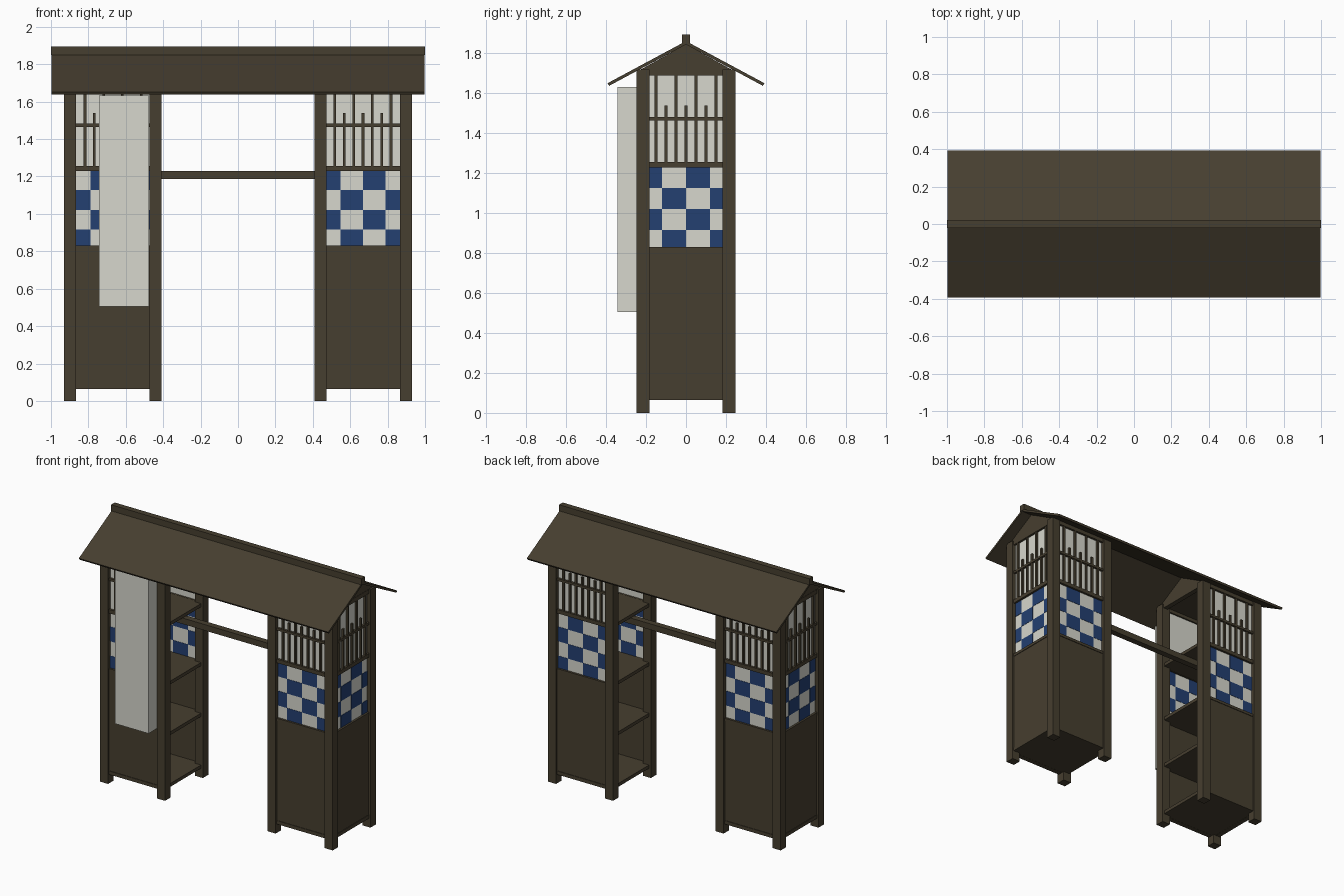
import bpy, bmesh

if "Cube" in bpy.data.objects:
    bpy.data.objects.remove(bpy.data.objects["Cube"])

def material(name, rgb):
    m = bpy.data.materials.new(name)
    m.diffuse_color = (*rgb, 1)
    m.use_nodes = True
    m.node_tree.nodes["Principled BSDF"].inputs["Base Color"].default_value = m.diffuse_color
    return m

WOOD = material("dark_wood", (0.062, 0.049, 0.029))
WHITE = material("paper_white", (0.68, 0.68, 0.61))
BLUE = material("indigo_blue", (0.017, 0.050, 0.165))

def finish(name, bm, mat):
    bmesh.ops.recalc_face_normals(bm, faces=bm.faces)
    me = bpy.data.meshes.new(name)
    bm.to_mesh(me)
    bm.free()
    me.materials.append(mat)
    ob = bpy.data.objects.new(name, me)
    bpy.context.scene.collection.objects.link(ob)
    return ob

def boxes(name, items, mat, mirror=(False, False)):
    """One object from boxes (x0, x1, y0, y1, z0, z1), optionally mirrored."""
    bm = bmesh.new()
    for x0, x1, y0, y1, z0, z1 in items:
        for v in bmesh.ops.create_cube(bm, size=1)["verts"]:
            v.co = ((x0 + x1) / 2 + v.co.x * (x1 - x0),
                    (y0 + y1) / 2 + v.co.y * (y1 - y0),
                    (z0 + z1) / 2 + v.co.z * (z1 - z0))
    return add_mirror(finish(name, bm, mat), mirror)

def prism(name, profile, x0, x1, mat, mirror=(False, False)):
    """Extrude a (y, z) profile along x."""
    bm = bmesh.new()
    f = bm.faces.new([bm.verts.new((x0, y, z)) for y, z in profile])
    ext = bmesh.ops.extrude_face_region(bm, geom=[f])["geom"]
    for v in ext:
        if isinstance(v, bmesh.types.BMVert):
            v.co.x = x1
    return add_mirror(finish(name, bm, mat), mirror)

def add_mirror(ob, mirror):
    if any(mirror):
        m = ob.modifiers.new("Mirror", "MIRROR")
        m.use_axis = (mirror[0], mirror[1], False)
        m.use_mirror_merge = False
    return ob

CX, HALF = 0.668, 0.198          # cabinet centre and half opening width in x
XI, XO, YO = 0.41, 0.93, 0.247   # inner, outer and front limits of the posts
XY, X = (True, True), (True, False)

# posts
boxes("corner_posts", [(XI, XI + .064, -YO, -.184, 0, 1.72),
                       (XO - .064, XO, -YO, -.184, 0, 1.72)], WOOD, XY)

# Walls: 'front' is laid out along x, 'side' along y on the outer face.
def front(u0, u1, d0, d1, z0, z1):
    return (CX + u0, CX + u1, -YO + d0, -YO + d1, z0, z1)

def side(u0, u1, d0, d1, z0, z1):
    return (XO - d1, XO - d0, u0, u1, z0, z1)

RAILS = [(.065, .09), (.81, .83), (1.23, 1.257), (1.69, 1.72)]
COLS = [-.12, 0, .12]
ROWS = [1.23, 1.127, 1.022, .917, .83]
for name, place, h, mir in (("front", front, HALF, XY), ("side", side, .186, X)):
    # frame rails and lower wood panel
    boxes(name + "_rails", [place(-h, h, .01, .045, a, b) for a, b in RAILS], WOOD, mir)
    boxes(name + "_lower_panel", [place(-h, h, .014, .035, .09, .81)], WOOD, mir)
    # white backing
    boxes(name + "_white_panel", [place(-h, h, .026, .034, .83, 1.70)], WHITE, mir)
    # alternating blue checks, visible on both faces
    cols = [-h] + COLS + [h]
    checks = [place(cols[c], cols[c + 1], .024, .033 + .003, ROWS[r + 1], ROWS[r])
              for r in range(4) for c in range(4) if (r + c) % 2 == 0]
    boxes(name + "_blue_checks", checks, BLUE, mir)
    # lattice: alternating tall and short bars plus a cross bar
    bars = [place(i * .05 - .007, i * .05 + .007, .012, .026, 1.25,
                  1.70 if i % 2 else 1.54) for i in range(-3, 4)]
    bars.append(place(-h, h, .01, .026, 1.465, 1.482))
    boxes(name + "_lattice", bars, WOOD, mir)

# shelves in the open inner side, and the rail over the opening
boxes("shelves", [(XI + .015, XO - .03, -.22, .22, z, z + .024)
                  for z in (.066, .44, .806, 1.232)], WOOD, X)
boxes("inner_top_rail", [(XI + .01, XI + .045, -.186, .186, 1.69, 1.72)], WOOD, X)

# gable blocks under the roof
prism("gable_blocks", [(-.235, 1.715), (.235, 1.715), (0, 1.846)],
      XI + .012, XO - .012, WOOD, X)

# roof slopes and ridge beam
prism("roof", [(-.385, 1.638), (0, 1.845), (.385, 1.638), (.393, 1.651),
               (0, 1.862), (-.393, 1.651)], -.997, .997, WOOD)
boxes("ridge_beam", [(-1, 1, -.021, .021, 1.85, 1.895)], WOOD)

# cross bar between the cabinets
boxes("cross_bar", [(-.89, .89, -.022, .022, 1.187, 1.23)], WOOD)

# hanging banner
boxes("hanging_banner", [(-.743, -.475, -.342, -.247, .505, 1.632)], WHITE)
